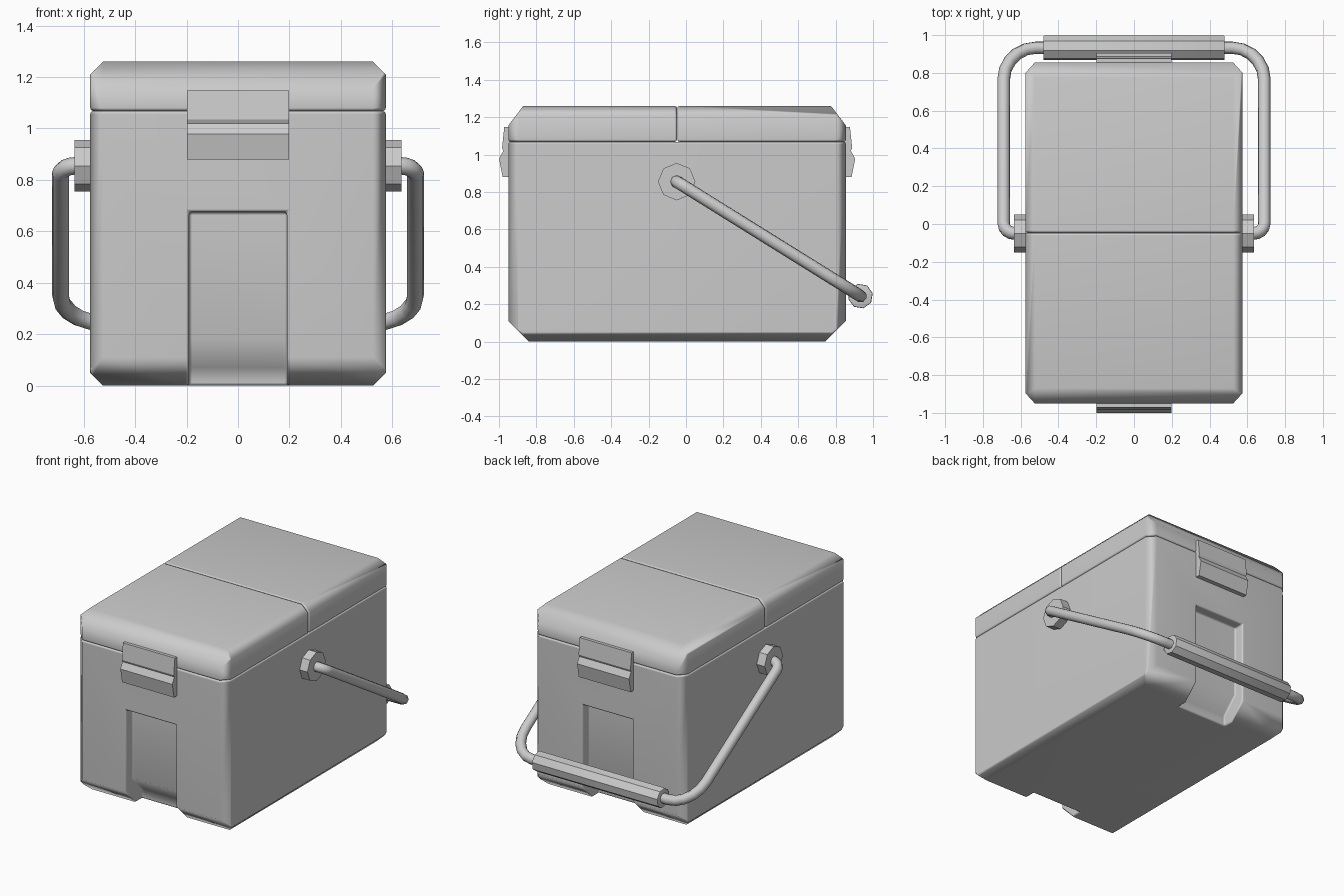
import bpy, bmesh
from math import radians, atan2, sin, cos, pi
from mathutils import Vector, Matrix

if "Cube" in bpy.data.objects:
    bpy.data.objects.remove(bpy.data.objects["Cube"])

YC = -0.0475            # body centre in y
HX, HY = 0.575, 0.9025  # body half sizes


def add_object(name, bm):
    bmesh.ops.recalc_face_normals(bm, faces=bm.faces)
    me = bpy.data.meshes.new(name)
    bm.to_mesh(me)
    bm.free()
    ob = bpy.data.objects.new(name, me)
    bpy.context.collection.objects.link(ob)
    return ob


def finish(ob, angle=61, weighted=True):
    bpy.ops.object.select_all(action='DESELECT')
    bpy.context.view_layer.objects.active = ob
    ob.select_set(True)
    bpy.ops.object.convert(target='MESH')
    bpy.ops.object.shade_smooth_by_angle(angle=radians(angle))
    if weighted:
        m = ob.modifiers.new("normals", 'WEIGHTED_NORMAL')
        m.keep_sharp = True


def soften(ob, width=0.012):
    m = ob.modifiers.new("bevel", 'BEVEL')
    m.width = width
    m.segments = 2
    m.limit_method = 'ANGLE'
    m.angle_limit = radians(65)


def cut_block(name, lo, hi, cuts):
    """Box trimmed by planes, each given as (point, outward normal)."""
    bm = bmesh.new()
    lo, hi = Vector(lo), Vector(hi)
    bmesh.ops.create_cube(bm, size=1, matrix=Matrix.Translation((lo + hi) / 2)
                          @ Matrix.Diagonal((*(hi - lo), 1)))
    for co, no in cuts:
        r = bmesh.ops.bisect_plane(bm, geom=bm.verts[:] + bm.edges[:] + bm.faces[:],
                                   plane_co=co, plane_no=no, clear_outer=True)
        edges = [e for e in r["geom_cut"] if isinstance(e, bmesh.types.BMEdge)]
        bmesh.ops.edgeloop_fill(bm, edges=edges)
    return add_object(name, bm)


def extrude_x(name, profile, x0, x1):
    """Extrude a (y, z) profile along x."""
    bm = bmesh.new()
    f = bm.faces.new([bm.verts.new((x0, y, z)) for y, z in profile])
    r = bmesh.ops.extrude_face_region(bm, geom=[f])
    bmesh.ops.translate(bm, vec=(x1 - x0, 0, 0),
                        verts=[v for v in r["geom"] if isinstance(v, bmesh.types.BMVert)])
    return add_object(name, bm)


# Body with chamfered bottom and corners
cuts = []
for s in (-1, 1):
    cuts.append(((0, YC + s * HY, 0.11), (0, s, -1)))
    cuts.append(((s * HX, 0, 0.05), (s, 0, -1)))
    for t in (-1, 1):
        cuts.append(((s * HX, YC + t * (HY - 0.055), 0), (s * 1.1, t, 0)))
body = cut_block("body", (-HX, YC - HY, 0), (HX, YC + HY, 1.068), cuts)

# Recesses in front and back, running out through the bottom
for s in (-1, 1):
    prof = [(1.1, 0.675), (0.832, 0.675), (0.832, 0.18), (0.725, 0.07),
            (0.725, -0.1), (1.1, -0.1)]
    cutter = extrude_x("recess_cutter", [(YC + s * y, z) for y, z in prof], -0.19, 0.19)
    cutter.hide_render = True
    m = body.modifiers.new("recess", 'BOOLEAN')
    m.operation = 'DIFFERENCE'
    m.solver = 'EXACT'
    m.object = cutter
soften(body)
finish(body)
for ob in [o for o in bpy.data.objects if o.name.startswith("recess_cutter")]:
    bpy.data.objects.remove(ob)

# Two lid halves, latches
for s, side in ((-1, "front"), (1, "back")):
    cuts = [((0, YC + s * HY, 1.155), (0, s * 1.05, 0.8))]
    for t in (-1, 1):
        cuts.append(((t * HX, 0, 1.21), (t, 0, 1)))
        cuts.append(((t * HX, YC + s * (HY - 0.055), 0), (t * 1.1, s, 0)))
    ys = sorted((YC + s * 0.001, YC + s * HY))
    lid = cut_block(side + "_lid", (-HX, ys[0], 1.068), (HX, ys[1], 1.26), cuts)
    soften(lid)
    finish(lid)

    prof = [(0.88, 1.148), (0.924, 1.148), (0.936, 1.035), (0.929, 1.02),
            (0.952, 0.978), (0.933, 0.88), (0.88, 0.88)]
    finish(extrude_x(side + "_latch", [(YC + s * y, z) for y, z in prof], -0.198, 0.198),
           15, False)

# Octagonal handle pivots
PIVOT = Vector((0, -0.05, 0.855))
for s, side in ((-1, "left"), (1, "right")):
    ring = [(PIVOT.y + 0.1 * cos(i * pi / 4), PIVOT.z + 0.1 * sin(i * pi / 4)) for i in range(8)]
    finish(extrude_x(side + "_pivot", ring, s * 0.56, s * 0.635), 30, False)

# Swing handle: tube path in (x, u), u measured from pivot towards the grip
GRIP = Vector((0, 0.933, 0.243))
axis = GRIP - PIVOT
L = axis.length
axis.normalize()


def arc(cx, cu, rx, ru, a0, a1, n):
    return [(cx + rx * cos(radians(a0 + (a1 - a0) * i / n)),
             cu + ru * sin(radians(a0 + (a1 - a0) * i / n))) for i in range(n + 1)]


half = [(0.6, 0)] + arc(0.63, 0.06, 0.06, 0.06, -90, 0, 4) \
    + arc(0.52, L - 0.2, 0.17, 0.2, 0, 90, 5)
path = half + [(-x, u) for x, u in reversed(half)]
cu = bpy.data.curves.new("handle", 'CURVE')
cu.dimensions = '3D'
cu.bevel_depth = 0.034
cu.bevel_resolution = 2
cu.use_fill_caps = True
sp = cu.splines.new('POLY')
sp.points.add(len(path) - 1)
for p, (x, u) in zip(sp.points, path):
    p.co = (*(PIVOT + axis * u + Vector((x, 0, 0))), 1)
handle = bpy.data.objects.new("handle", cu)
bpy.context.collection.objects.link(handle)
finish(handle, 50, False)

# Octagonal grip turned with the handle
tilt = atan2(axis.z, axis.y)
ring = [(GRIP.y + 0.067 * cos(tilt + i * pi / 4), GRIP.z + 0.067 * sin(tilt + i * pi / 4))
        for i in range(8)]
grip = extrude_x("handle_grip", ring, -0.48, 0.48)
soften(grip, 0.006)
finish(grip, 30, False)
